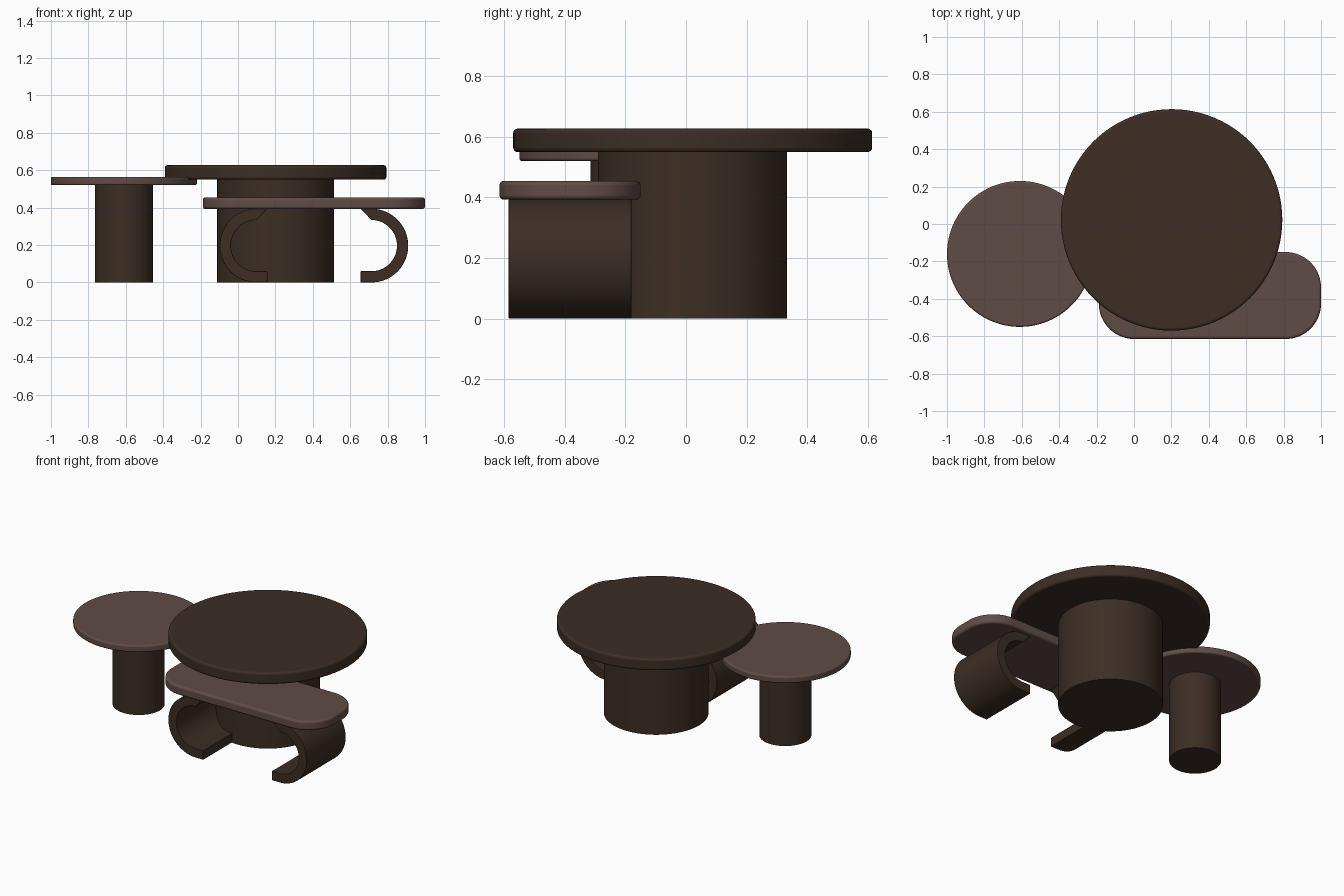
import bpy, bmesh, math

if "Cube" in bpy.data.objects:
    bpy.data.objects.remove(bpy.data.objects["Cube"])

def material(name, rgb):
    m = bpy.data.materials.new(name)
    m.diffuse_color = (*rgb, 1)
    m.use_nodes = True
    m.node_tree.nodes["Principled BSDF"].inputs["Base Color"].default_value = m.diffuse_color
    return m

dark = material("dark walnut", (0.045, 0.027, 0.018))
rose = material("rose brown", (0.118, 0.072, 0.061))

def slab(name, pts, lo, hi, mat, bevel=0.0, axis="z"):
    """Extrude a closed outline from lo to hi along z, or an xz outline along y."""
    bm = bmesh.new()
    put = (lambda a, b: (a, b, lo)) if axis == "z" else (lambda a, b: (a, lo, b))
    face = bm.faces.new([bm.verts.new(put(a, b)) for a, b in pts])
    ext = bmesh.ops.extrude_face_region(bm, geom=[face])
    move = (0, 0, hi - lo) if axis == "z" else (0, hi - lo, 0)
    bmesh.ops.translate(bm, vec=move, verts=[v for v in ext["geom"] if isinstance(v, bmesh.types.BMVert)])
    bmesh.ops.recalc_face_normals(bm, faces=bm.faces)
    me = bpy.data.meshes.new(name)
    bm.to_mesh(me)
    bm.free()
    ob = bpy.data.objects.new(name, me)
    bpy.context.collection.objects.link(ob)
    me.materials.append(mat)
    if bevel:
        mod = ob.modifiers.new("rounded rim", "BEVEL")
        mod.width, mod.segments, mod.limit_method = bevel, 4, "ANGLE"
        mod.angle_limit = math.radians(40)
    bpy.ops.object.select_all(action="DESELECT")
    ob.select_set(True)
    bpy.context.view_layer.objects.active = ob
    bpy.ops.object.shade_smooth_by_angle(angle=math.radians(35))
    return ob

def arc(cx, cy, r, a0, a1, n):
    return [(cx + r * math.cos(math.radians(a0 + (a1 - a0) * i / n)),
             cy + r * math.sin(math.radians(a0 + (a1 - a0) * i / n))) for i in range(n + 1)]

def circle(cx, cy, r):
    return arc(cx, cy, r, 0, 360, 96)[:-1]

# Large round table
slab("large_table_top", circle(0.201, 0.022, 0.592), 0.55, 0.627, dark, 0.014)
slab("large_table_pedestal", circle(0.201, 0.022, 0.312), 0, 0.56, dark)

# Small round table
slab("small_table_top", circle(-0.61, -0.16, 0.39), 0.52, 0.565, rose, 0.01)
slab("small_table_pedestal", circle(-0.61, -0.16, 0.155), 0, 0.53, dark)

# Low bench top with rounded corners
x0, x1, y0, y1, r = -0.188, 1.0, -0.615, -0.15, 0.19
outline = (arc(x1 - r, y1 - r, r, 0, 90, 20) + arc(x0 + r, y1 - r, r, 90, 180, 20)
           + arc(x0 + r, y0 + r, r, 180, 270, 20) + arc(x1 - r, y0 + r, r, 270, 360, 20))
slab("bench_top", outline, 0.393, 0.455, rose, 0.014)

# Curved C-shaped bench legs, mirrored about the bench centre
mid, cx, cz = 0.406, 0.713, 0.197
profile = ([(0.655, 0.0)] + arc(cx, cz, 0.197, -90, 90, 40) + [(0.655, 0.394)]
           + arc(cx, cz, 0.137, 90, -90, 40) + [(0.655, 0.06)])
slab("bench_leg_right", profile, -0.585, -0.18, dark, 0.003, "y")
slab("bench_leg_left", [(2 * mid - x, z) for x, z in profile], -0.585, -0.18, dark, 0.003, "y")
